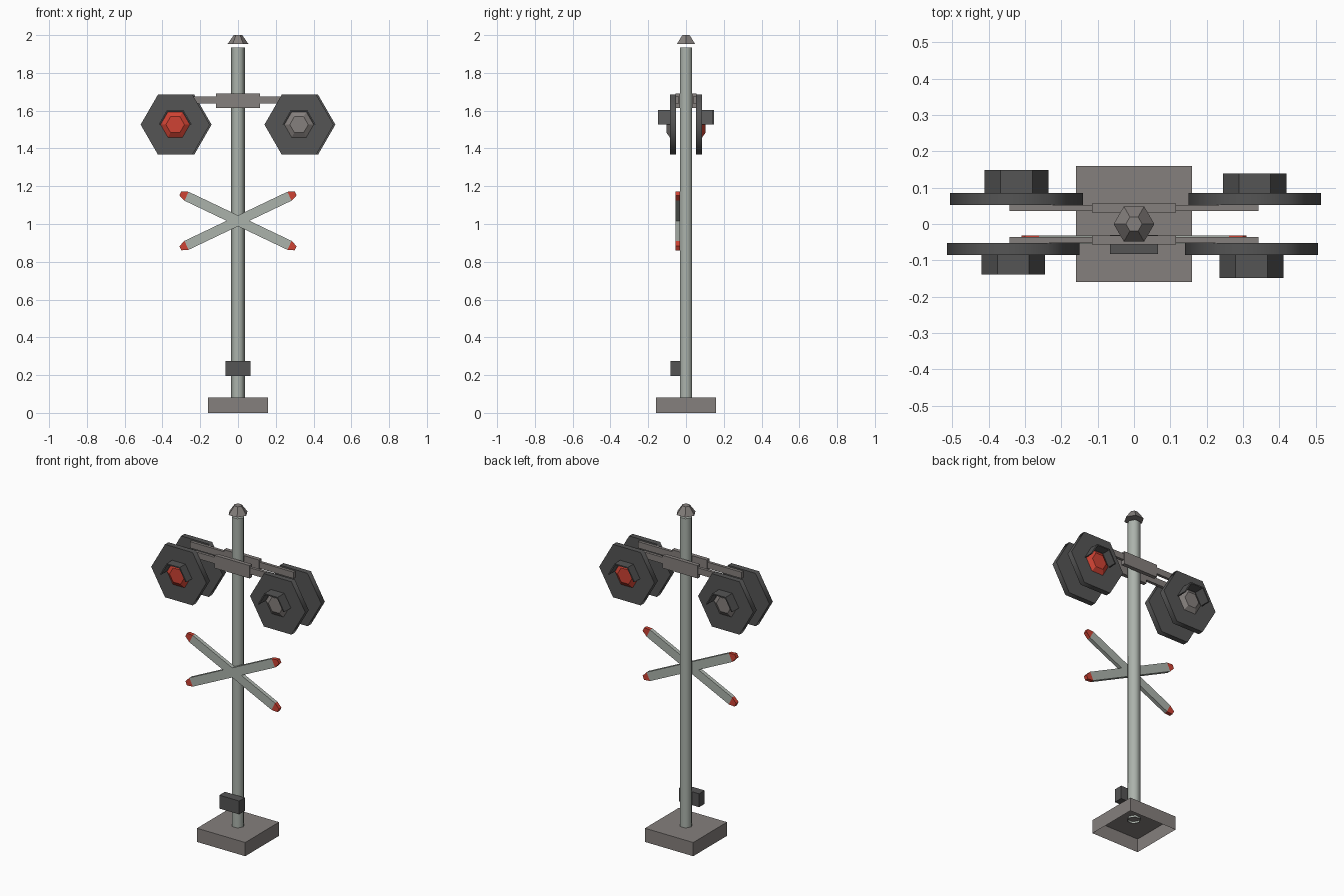
import bpy, bmesh, math
from mathutils import Matrix, Vector

if "Cube" in bpy.data.objects:
    bpy.data.objects.remove(bpy.data.objects["Cube"])


def material(name, rgb):
    m = bpy.data.materials.new(name)
    m.diffuse_color = (*rgb, 1)
    m.use_nodes = True
    m.node_tree.nodes["Principled BSDF"].inputs["Base Color"].default_value = m.diffuse_color
    return m


POLE = material("pale_grey", (0.41, 0.45, 0.41))
STEEL = material("warm_grey", (0.235, 0.215, 0.205))
DARK = material("dark_grey", (0.09, 0.09, 0.09))
RED = material("signal_red", (0.62, 0.055, 0.033))


def hexagon(r, cx=0, cy=0, count=6):
    return [(cx + r * math.cos(math.radians(60 * i)),
             cy + r * math.sin(math.radians(60 * i))) for i in range(count)]


def rect(x0, x1, y0, y1):
    return [(x0, y0), (x1, y0), (x1, y1), (x0, y1)]


def solid(name, pts, a, b, mat, axis="Y", taper=1.0, start=True, end=True,
          smooth=False, turn=False):
    """Extrude a profile from a to b along an axis; taper scales the end."""
    n = len(pts)
    cx, cy = sum(p[0] for p in pts) / n, sum(p[1] for p in pts) / n
    bm = bmesh.new()

    def ring(h, s):
        out = []
        for x, y in pts:
            x, y = cx + (x - cx) * s, cy + (y - cy) * s
            out.append(bm.verts.new((x, h, y) if axis == "Y" else (x, y, h)))
        return out

    r0, r1 = ring(a, 1), ring(b, taper)
    for i in range(n):
        j = (i + 1) % n
        bm.faces.new((r0[i], r0[j], r1[j], r1[i]))
    caps = [bm.faces.new(r0[::-1]), bm.faces.new(r1)]
    bmesh.ops.recalc_face_normals(bm, faces=bm.faces[:])
    drop = [f for f, keep in zip(caps, (start, end)) if not keep]
    if drop:
        bmesh.ops.delete(bm, geom=drop, context="FACES_ONLY")
    if turn:
        bm.transform(Matrix.Rotation(math.pi, 4, "Z"))
    me = bpy.data.meshes.new(name)
    bm.to_mesh(me)
    bm.free()
    me.materials.append(mat)
    if smooth:
        me.polygons.foreach_set("use_smooth", [True] * len(me.polygons))
        me.set_sharp_from_angle(angle=math.radians(65))
    ob = bpy.data.objects.new(name, me)
    bpy.context.collection.objects.link(ob)
    return ob


# Base (open underneath), pole, cap and control box
solid("base", rect(-0.16, 0.16, -0.16, 0.16), 0, 0.082, STEEL, "Z", start=False)
solid("pole", hexagon(0.037), 0.07, 1.935, POLE, "Z", start=False, smooth=True)
solid("pole_cap", hexagon(0.056), 1.952, 2.0, STEEL, "Z", taper=0.4)
solid("control_box", rect(-0.066, 0.066, 0.196, 0.276), -0.083, -0.03, DARK)

# Light assemblies: the back is the front turned half way round
for side, turn in (("front", False), ("back", True)):
    solid(side + "_bracket", rect(-0.116, 0.116, 1.613, 1.69), -0.056, -0.032, STEEL, turn=turn)
    solid(side + "_arm", rect(-0.343, 0.343, 1.638, 1.676), -0.053, -0.036, STEEL, turn=turn)
    for label, cx, hood_y, lens in (("left", -0.3325, -0.139, RED),
                                    ("right", 0.323, -0.149, STEEL)):
        tag, cz = f"{side}_{label}_", 1.526
        solid(tag + "disc", hexagon(0.183, cx, cz), -0.053, -0.086, DARK,
              smooth=True, turn=turn)
        solid(tag + "lens", hexagon(0.079, cx, cz), -0.085, -0.104, lens,
              taper=0.62, turn=turn)
        # Hood over the upper half of the lens
        hood = hexagon(0.088, cx, cz, 4) + hexagon(0.08, cx, cz, 4)[::-1]
        solid(tag + "hood", hood, -0.085, hood_y, DARK, turn=turn)

# Crossed blades with red tips
L, T, W, E = 0.338, 0.302, 0.026, 0.012
blade = [(-L, -E), (-T, -W), (T, -W), (L, -E), (L, E), (T, W), (-T, W), (-L, E)]
for label, angle in (("rising", 25.5), ("falling", -25.5)):
    ob = solid(label + "_blade", blade, -0.055, -0.032, POLE)
    me = ob.data
    me.materials.append(RED)
    bm = bmesh.new()
    bm.from_mesh(me)
    for s in (-1, 1):
        bmesh.ops.bisect_plane(bm, geom=bm.verts[:] + bm.edges[:] + bm.faces[:],
                               plane_co=Vector((s * T, 0, 0)), plane_no=Vector((1, 0, 0)))
    for f in bm.faces:
        f.material_index = int(abs(f.calc_center_median().x) > T)
    bm.transform(Matrix.Translation((0, 0, 1.017)) @ Matrix.Rotation(math.radians(-angle), 4, "Y"))
    bm.to_mesh(me)
    bm.free()
